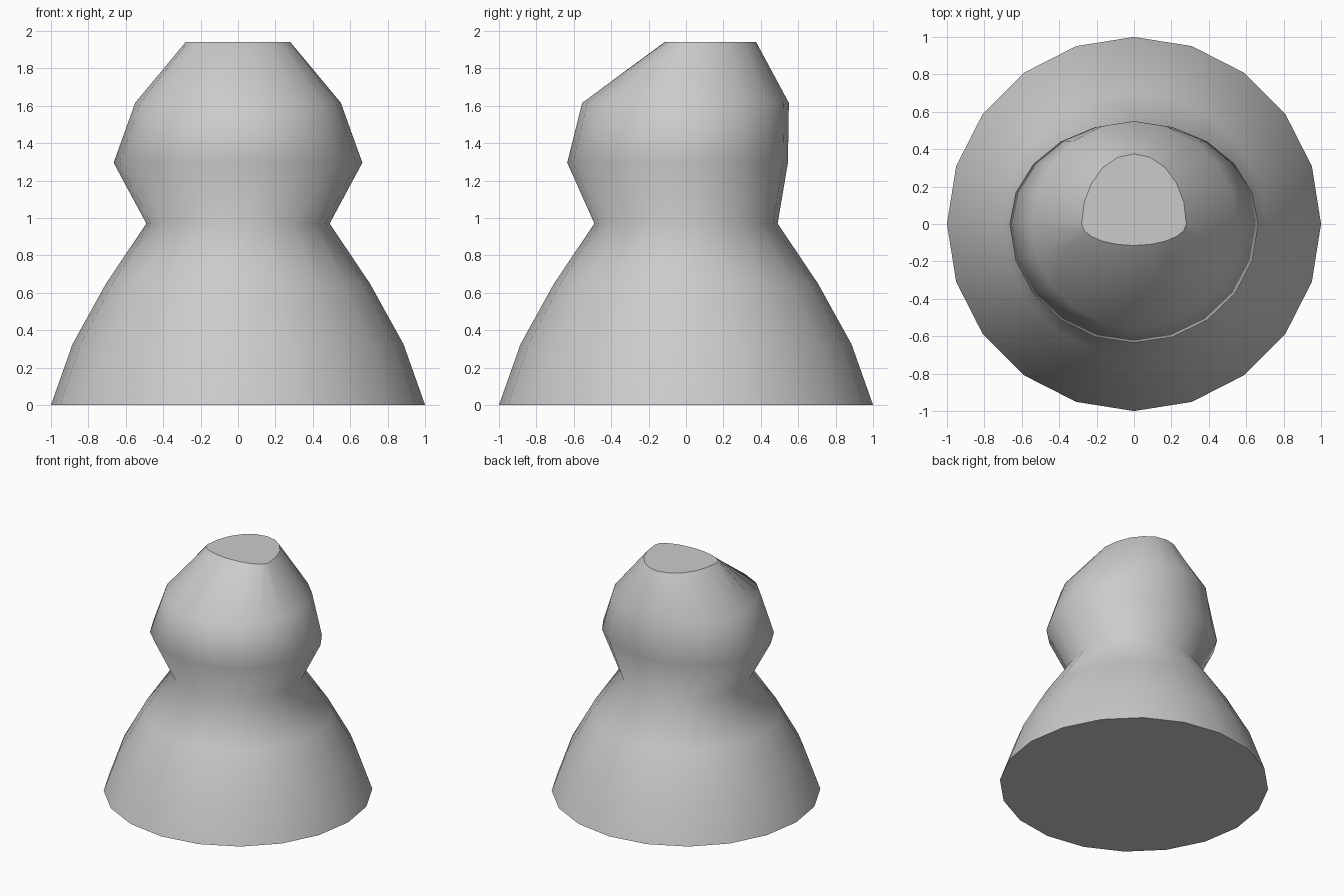
import bpy
import bmesh
from math import cos, sin, pi

cube = bpy.data.objects.get("Cube")
if cube:
    bpy.data.objects.remove(cube, do_unlink=True)

SIDES = 20

# Each ring: height, half width, front depth, back depth
RINGS = [
    (0.0, 1.0, 1.0, 1.0),
    (0.325, 0.885, 0.885, 0.885),
    (0.65, 0.705, 0.705, 0.705),
    (0.97, 0.49, 0.49, 0.49),
    (1.295, 0.665, 0.635, 0.545),
    (1.615, 0.55, 0.555, 0.55),
    (1.94, 0.28, 0.115, 0.375),
]

# Plain grey material
grey = bpy.data.materials.new("plain_grey")
grey.use_nodes = True
colour = (0.6, 0.6, 0.6, 1)
grey.diffuse_color = colour
grey.node_tree.nodes["Principled BSDF"].inputs["Base Color"].default_value = colour


def ring(bm, z, width, front, back):
    """One cross-section: a half ellipse in front joined to one behind."""
    verts = []
    for i in range(SIDES):
        a = 2 * pi * i / SIDES
        depth = back if sin(a) > 0 else front
        verts.append(bm.verts.new((width * cos(a), depth * sin(a), z)))
    return verts


# Flared body with a narrow waist and a sloping head, lofted from the rings
bm = bmesh.new()
loops = [ring(bm, *r) for r in RINGS]
for low, high in zip(loops, loops[1:]):
    for i in range(SIDES):
        j = (i + 1) % SIDES
        face = bm.faces.new((low[i], low[j], high[j], high[i]))
        face.smooth = True

# Flat base and flat top with sharp rims
caps = [bm.faces.new(loops[0][::-1]), bm.faces.new(loops[-1])]
for cap in caps:
    for edge in cap.edges:
        edge.smooth = False

mesh = bpy.data.meshes.new("body")
bm.to_mesh(mesh)
bm.free()
mesh.materials.append(grey)
body = bpy.data.objects.new("body", mesh)
bpy.context.collection.objects.link(body)
